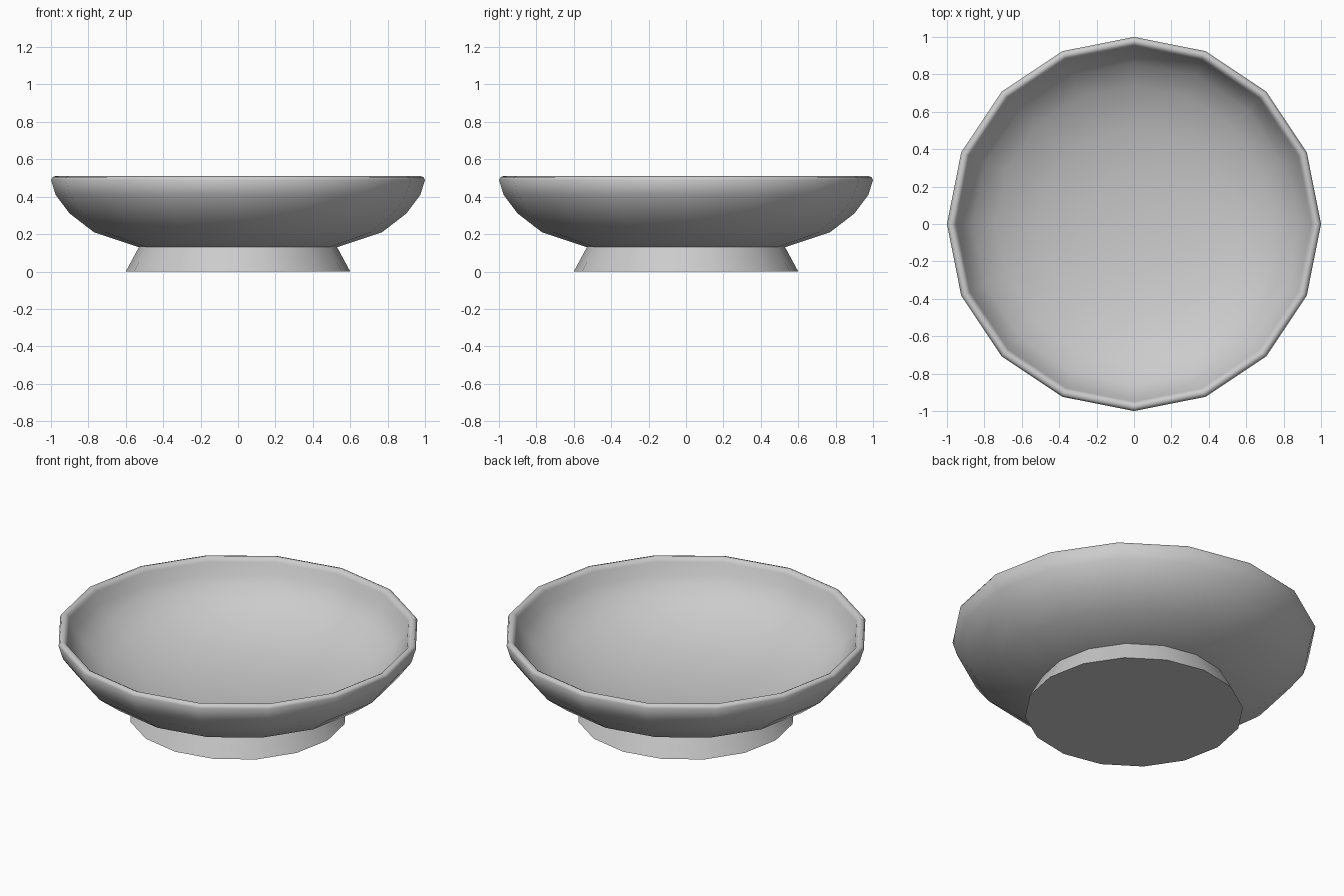
import bpy, math

if "Cube" in bpy.data.objects:
    bpy.data.objects.remove(bpy.data.objects["Cube"])

SIDES = 16


def lathe(name, profile, angle):
    """Spin an (r, z) profile around z; points with r = 0 become poles."""
    verts, faces, rings = [], [], []
    for r, z in profile:
        if r == 0:
            rings.append([len(verts)] * SIDES)
            verts.append((0, 0, z))
        else:
            rings.append(list(range(len(verts), len(verts) + SIDES)))
            for i in range(SIDES):
                a = 2 * math.pi * i / SIDES
                verts.append((r * math.cos(a), r * math.sin(a), z))
    for a, b in zip(rings, rings[1:]):
        for i in range(SIDES):
            j = (i + 1) % SIDES
            faces.append(list(dict.fromkeys((a[i], a[j], b[j], b[i]))))
    mesh = bpy.data.meshes.new(name)
    mesh.from_pydata(verts, [], faces)
    obj = bpy.data.objects.new(name, mesh)
    bpy.context.collection.objects.link(obj)
    bpy.ops.object.select_all(action='DESELECT')
    obj.select_set(True)
    bpy.context.view_layer.objects.active = obj
    bpy.ops.object.shade_smooth_by_angle(angle=math.radians(angle))
    return obj


# Shallow bowl: outside, rounded rim, inside
lathe("bowl", [
    (0, 0.08), (0.28, 0.092), (0.53, 0.13), (0.77, 0.21), (0.90, 0.31),
    (0.975, 0.41), (1.0, 0.49), (0.992, 0.505), (0.975, 0.51), (0.96, 0.502),
    (0.95, 0.485), (0.93, 0.42), (0.86, 0.335), (0.74, 0.25), (0.51, 0.175),
    (0.27, 0.14), (0, 0.128)], 60)

# Flared foot, closed underneath
lathe("foot", [(0, 0), (0.6, 0), (0.53, 0.13)], 40)
